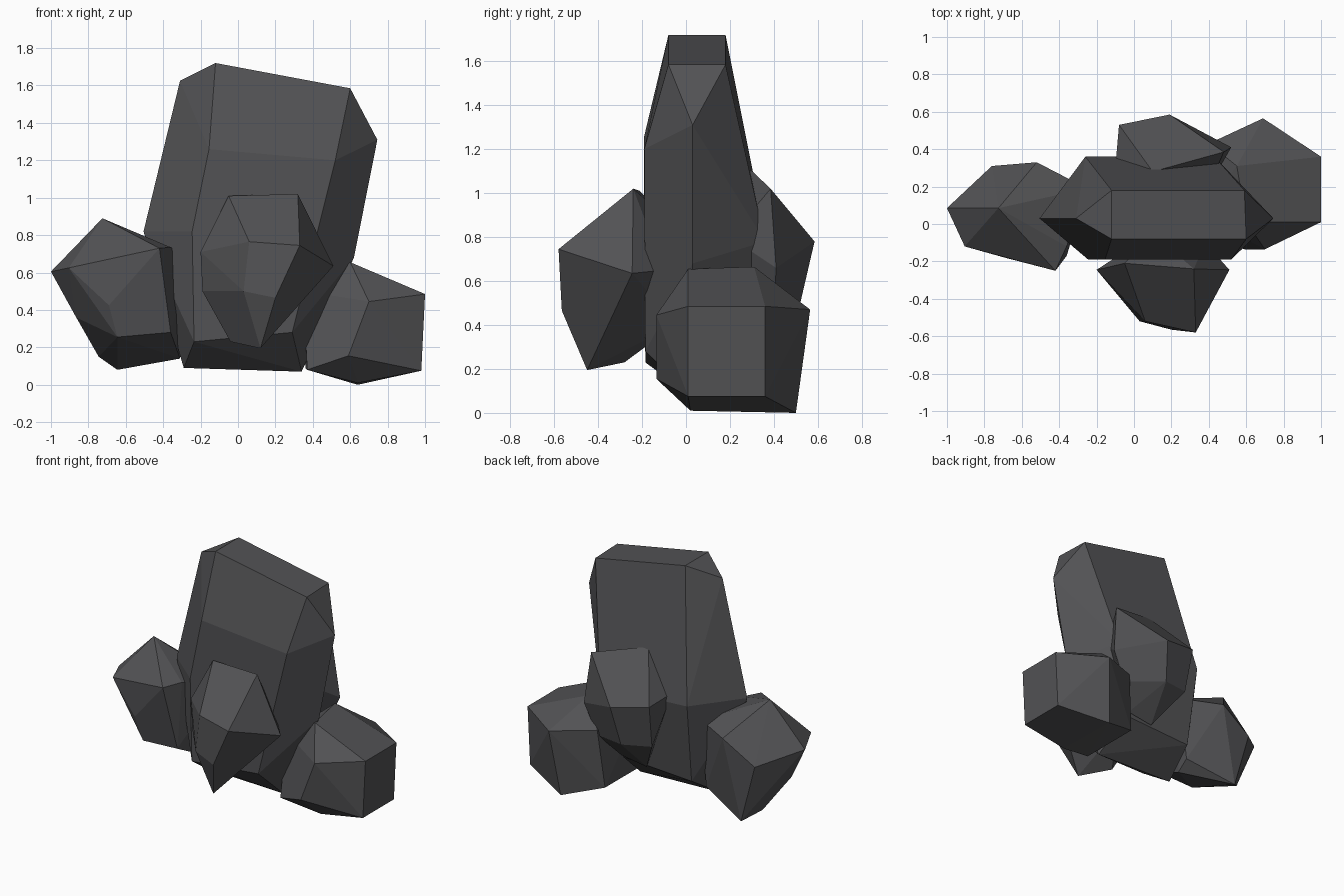
import bpy, bmesh, math

stone = bpy.data.materials.new("dark_stone")
stone.diffuse_color = (0.085, 0.085, 0.09, 1)


def rock(name, corners):
    """Faceted boulder: convex hull around a few corner points."""
    bm = bmesh.new()
    for c in corners:
        bm.verts.new(c)
    res = bmesh.ops.convex_hull(bm, input=bm.verts[:])
    loose = [v for v in bm.verts if not v.link_faces]
    bmesh.ops.delete(bm, geom=loose, context='VERTS')
    bmesh.ops.dissolve_limit(bm, angle_limit=math.radians(4),
                             verts=bm.verts[:], edges=bm.edges[:])
    bmesh.ops.recalc_face_normals(bm, faces=bm.faces[:])
    me = bpy.data.meshes.new(name)
    bm.to_mesh(me)
    bm.free()
    me.materials.append(stone)
    ob = bpy.data.objects.new(name, me)
    bpy.context.collection.objects.link(ob)
    return ob


# Tall leaning slab: six-sided crystal, wide front and back faces
slab = []
for xl, zl, xr, zr, y in [
        (-.12, 1.72, .60, 1.585, -.08), (-.12, 1.72, .59, 1.585, .18),   # top
        (-.155, 1.26, .52, 1.20, -.19), (-.245, .82, .42, .74, -.19),    # front
        (-.235, .23, .29, .28, -.185),
        (-.26, .82, .43, .78, .36), (-.24, .25, .30, .28, .28),          # back
        (-.31, 1.625, .745, 1.31, .03), (-.505, .82, .62, .68, .03),     # sides
        (-.29, .09, .34, .07, .03)]:                                     # keel
    slab += [(xl, y, zl), (xr, y, zr)]
rock("tall_slab", slab)

# Left boulder
rock("left_boulder", [
    (-.725, .085, .89), (-1, .085, .605), (-.905, -.12, .625),
    (-.69, -.18, .425), (-.42, -.25, .73), (-.76, .31, .50), (-.52, .33, .65),
    (-.645, .30, .08), (-.745, .20, .15), (-.865, .04, .36),
    (-.645, -.15, .255), (-.36, -.17, .28), (-.31, .1, .14),
    (-.25, .19, .66), (-.36, -.12, .735), (-.3, .2, .2)])

# Front boulder
rock("front_boulder", [
    (-.05, -.21, 1.01), (.32, -.24, 1.02), (.06, -.52, .765),
    (.33, -.58, .745), (.51, -.245, .635), (-.2, -.245, .71),
    (-.19, -.245, .5), (.03, -.52, .5), (.2, -.565, .465), (.12, -.45, .195),
    (-.04, -.28, .23), (.30, -.36, .42), (.1, -.05, .4), (.1, -.05, .85),
    (.38, -.1, .65)])

# Right boulder
rock("right_boulder", [
    (1, .01, .485), (1, .36, .485), (.98, .01, .075), (.98, .36, .075),
    (.70, -.135, .445), (.69, .565, .47), (.59, -.135, .155),
    (.64, .02, .01), (.64, .5, 0), (.60, .01, .655), (.55, .31, .665),
    (.36, .40, .09), (.37, -.05, .08), (.40, .43, .5), (.35, .05, .5)])

# Back boulder
rock("back_boulder", [
    (.48, .385, 1.02), (.1, .28, 1.12), (.19, .585, .78), (-.08, .53, .83),
    (.52, .41, .66), (.15, .52, .5), (-.06, .47, .52), (.42, .40, .45),
    (.1, .30, .27), (.3, .30, .3), (-.1, .3, .85), (.4, .2, .8)])
